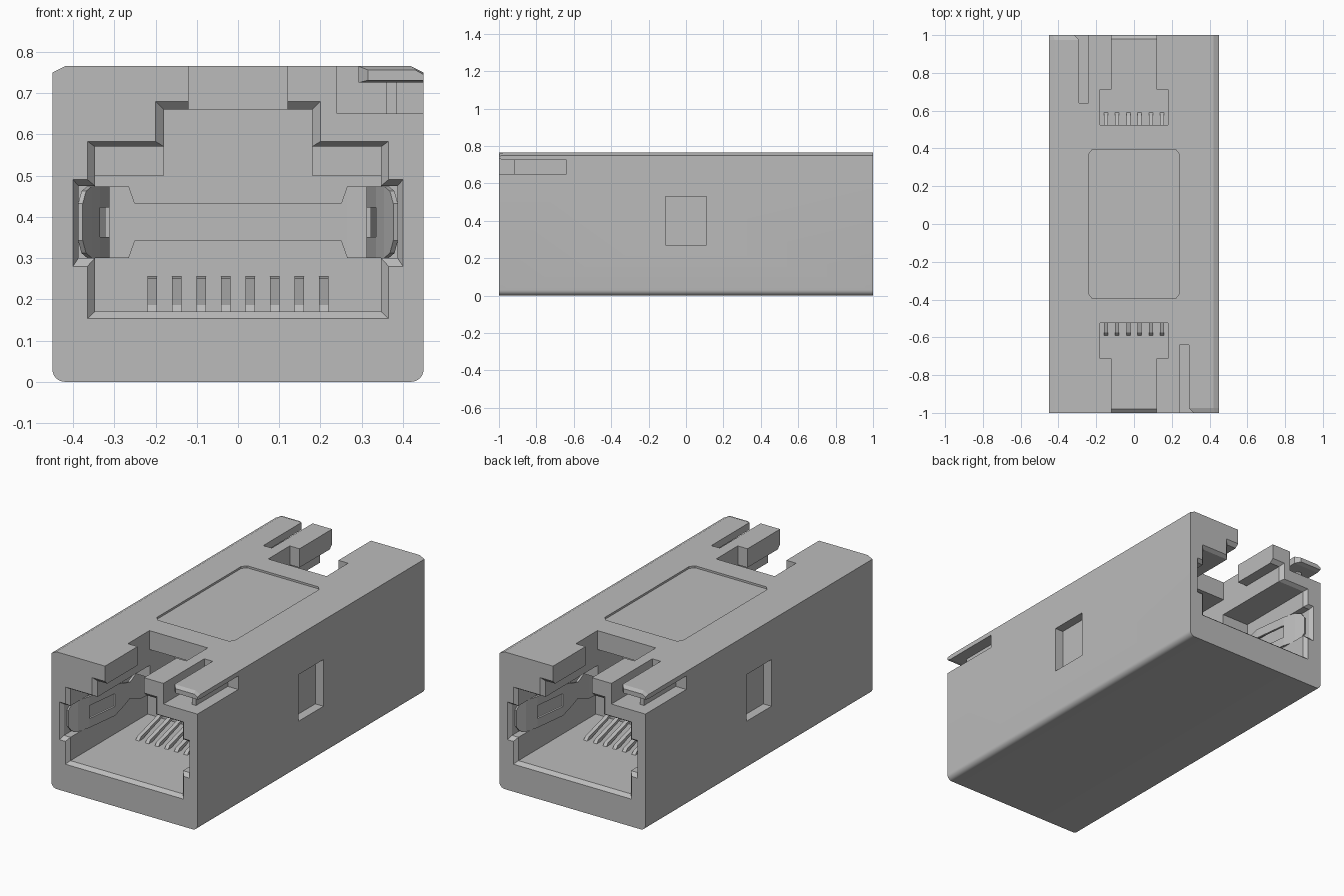
import bpy, bmesh, math

cube = bpy.data.objects.get("Cube")
if cube:
    bpy.data.objects.remove(cube)

grey = bpy.data.materials.new("plain_grey")
grey.use_nodes = True
grey.diffuse_color = (0.5, 0.5, 0.5, 1)
grey.node_tree.nodes["Principled BSDF"].inputs["Base Color"].default_value = (0.5, 0.5, 0.5, 1)


def finish(name, bm):
    bmesh.ops.recalc_face_normals(bm, faces=bm.faces[:])
    mesh = bpy.data.meshes.new(name)
    bm.to_mesh(mesh)
    bm.free()
    mesh.materials.append(grey)
    obj = bpy.data.objects.new(name, mesh)
    bpy.context.collection.objects.link(obj)
    return obj


def loft(name, rings, turn=1):
    """Skin closed rings of points and cap both ends; turn=-1 makes the opposite end."""
    bm = bmesh.new()
    loops = [[bm.verts.new((x * turn, y * turn, z)) for x, y, z in ring] for ring in rings]
    for a, b in zip(loops, loops[1:]):
        for i in range(len(a)):
            j = (i + 1) % len(a)
            bm.faces.new((a[i], a[j], b[j], b[i]))
    bm.faces.new(loops[0])
    bm.faces.new(loops[-1])
    return finish(name, bm)


def ring(outline, y):
    return [(x, y, z) for x, z in outline]


def box(name, xs, ys, zs, turn=1):
    (a, b), (c, d) = xs, zs
    outline = [(a, c), (b, c), (b, d), (a, d)]
    return loft(name, [ring(outline, y) for y in ys], turn)


def mirrored(half):
    return half + [(-x, z) for x, z in reversed(half)]


def activate(obj):
    bpy.ops.object.select_all(action='DESELECT')
    obj.select_set(True)
    bpy.context.view_layer.objects.active = obj


def cut(target, cutter):
    cutter.hide_render = True
    mod = target.modifiers.new("cut", 'BOOLEAN')
    mod.operation = 'DIFFERENCE'
    mod.solver = 'EXACT'
    mod.object = cutter
    activate(target)
    bpy.ops.object.modifier_apply(modifier=mod.name)
    bpy.data.objects.remove(cutter)


# Housing: rounded lower edges, chamfered upper edges
R = 0.03
corner = [(0.45 - R + R * math.sin(t), R - R * math.cos(t))
          for t in (math.pi / 2 * i / 6 for i in range(7))]
section = mirrored(corner + [(0.45, 0.75), (0.42, 0.765)])
housing = loft("housing", [ring(section, -1), ring(section, 1)])

# Stepped socket outlines: flared mouth, plug passage, deep end
mouth = mirrored([(0.365, 0.153), (0.365, 0.28), (0.4, 0.28), (0.4, 0.49),
                  (0.365, 0.49), (0.365, 0.583), (0.2, 0.583), (0.2, 0.68)])
passage = mirrored([(0.347, 0.17), (0.347, 0.3), (0.387, 0.3), (0.387, 0.475),
                    (0.347, 0.475), (0.347, 0.57), (0.18, 0.57), (0.18, 0.66)])
deep_end = mirrored([(0.347, 0.17), (0.347, 0.5), (0.18, 0.5), (0.18, 0.66)])

# Spring clip half path: x, y, half height, whether the slot starts here
CLIP_Z = 0.387
half_clip = [(0.382, -0.955, 0.045, 0), (0.374, -0.935, 0.075, 0),
             (0.36, -0.9, 0.087, 0), (0.34, -0.83, 0.087, 1),
             (0.317, -0.64, 0.087, 0), (0.317, -0.58, 0.07, 0),
             (0.322, -0.5, 0.045, 0), (0.328, -0.4, 0.087, 0),
             (0.318, -0.31, 0.087, 0), (0.265, -0.308, 0.087, 0),
             (0.25, -0.308, 0.045, 0)]


def spring_clip(name, turn):
    path = half_clip + [(-x, y, h, 0) for x, y, h, s in reversed(half_clip)]
    slots = {i for i, p in enumerate(half_clip) if p[3]}
    slots |= {len(path) - 2 - i for i in slots}
    bm = bmesh.new()
    cols = [[bm.verts.new((x * turn, y * turn, CLIP_Z + z)) for z in (-h, -0.036, 0.036, h)]
            for x, y, h, s in path]
    for i, (a, b) in enumerate(zip(cols, cols[1:])):
        for k in range(3):
            if not (k == 1 and i in slots):
                bm.faces.new((a[k], b[k], b[k + 1], a[k + 1]))
    obj = finish(name, bm)
    solid = obj.modifiers.new("thickness", 'SOLIDIFY')
    solid.thickness = 0.012
    solid.offset = 0
    activate(obj)
    bpy.ops.object.modifier_apply(modifier=solid.name)


for end, turn in (("front", 1), ("back", -1)):
    # Socket with its keyway open to the top
    cut(housing, loft("socket_cutter", [ring(mouth, -1.02), ring(mouth, -1),
                                        ring(passage, -0.98), ring(passage, -0.52)], turn))
    cut(housing, loft("deep_cutter", [ring(deep_end, -0.6), ring(deep_end, -0.3)], turn))
    cut(housing, box("keyway_cutter", (-0.12, 0.12), (-1.02, -0.7), (0.6, 0.8), turn))
    cut(housing, box("catch_cutter", (-0.18, 0.18), (-0.713, -0.523), (0.6, 0.8), turn))

    # Corner pocket, flexible tab and its rib
    cut(housing, box("tab_cutter", (0.24, 0.48), (-1.02, -0.64), (0.65, 0.8), turn))
    tab = [(0.292, 0.725), (0.45, 0.725), (0.45, 0.75), (0.42, 0.765), (0.292, 0.765)]
    tip = [(0.315, 0.731), (0.45, 0.731), (0.45, 0.745), (0.43, 0.756), (0.315, 0.756)]
    loft(end + "_tab", [ring(tip, -1), ring(tab, -0.975), ring(tab, -0.64)], turn)
    box(end + "_tab_rib", (0.36, 0.385), (-0.92, -0.64), (0.65, 0.725), turn)

    # Window recess in the side wall
    cut(housing, box("window_cutter", (0.4, 0.5), (-0.11, 0.11), (0.27, 0.53), turn))

    # Sloping spring contacts
    blade = [(-0.594, 0.165), (-0.575, 0.186), (-0.35, 0.25), (-0.3, 0.255),
             (-0.3, 0.24), (-0.35, 0.235), (-0.572, 0.165)]
    for i in range(8):
        x = (i - 3.5) * 0.0594
        loft(f"{end}_contact_{i + 1}",
             [[(x + w, y, z) for y, z in blade] for w in (-0.011, 0.011)], turn)

    spring_clip(end + "_spring_clip", turn)

# Shallow label recess on top
label = [(0.24, -0.37), (0.24, 0.37), (0.22, 0.395), (-0.22, 0.395),
         (-0.24, 0.37), (-0.24, -0.37), (-0.22, -0.395), (0.22, -0.395)]
cut(housing, loft("label_cutter", [[(x, y, z) for x, y in label] for z in (0.754, 0.8)]))

activate(housing)
bpy.ops.object.shade_smooth_by_angle(angle=math.radians(25))
